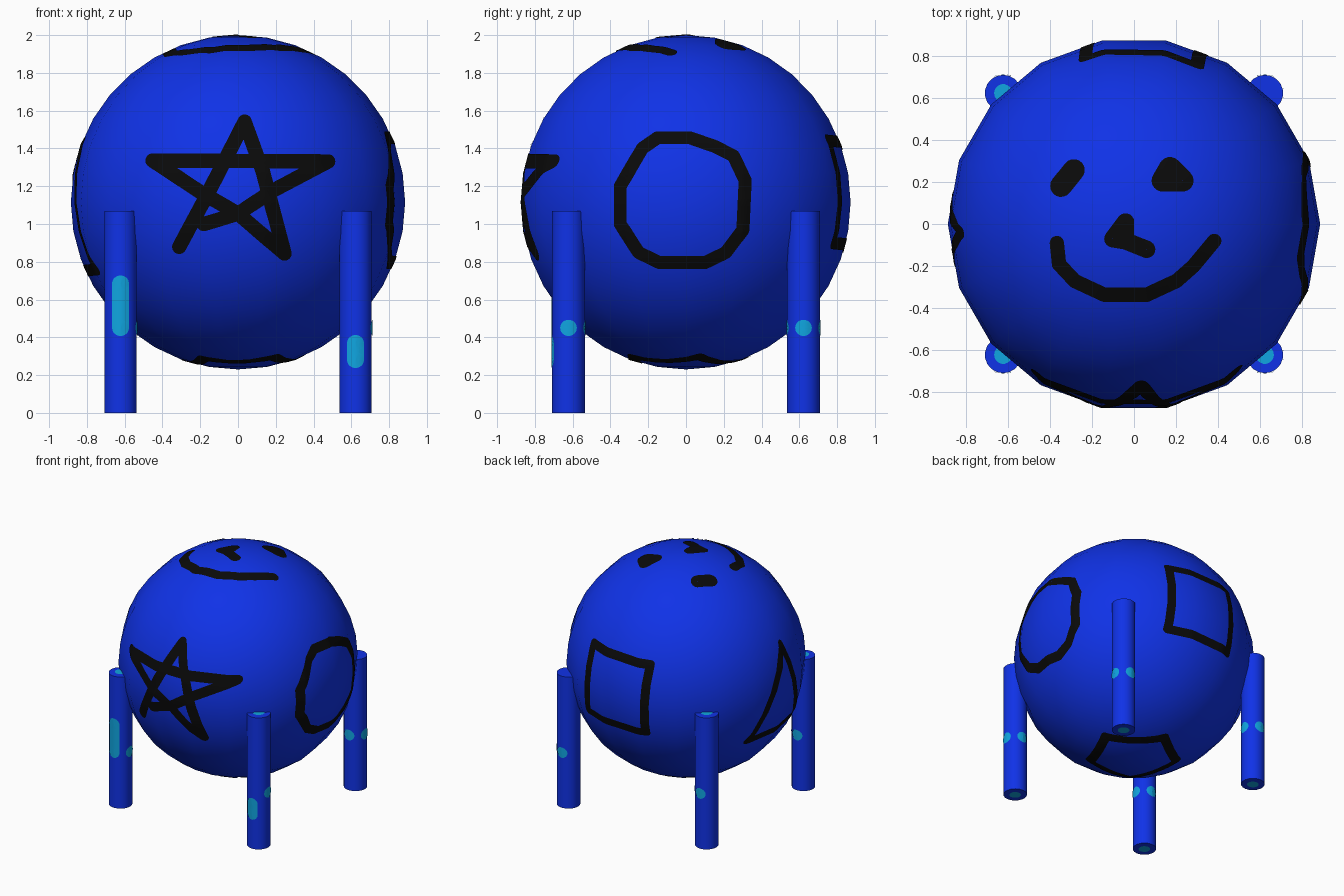
import bpy, bmesh, math
from mathutils import Vector, Matrix
from mathutils.bvhtree import BVHTree

if "Cube" in bpy.data.objects:
    bpy.data.objects.remove(bpy.data.objects["Cube"])

def material(name, rgb):
    m = bpy.data.materials.new(name)
    m.diffuse_color = (*rgb, 1)
    m.use_nodes = True
    m.node_tree.nodes["Principled BSDF"].inputs["Base Color"].default_value = m.diffuse_color
    return m

BLUE = material("blue", (0.005, 0.032, 0.80))
BLACK = material("black", (0.003, 0.003, 0.003))
CYAN = material("cyan", (0.005, 0.38, 0.75))
R, CZ = 0.885, 1.115
LEG, LEG_R, LEG_H = 0.622, 0.087, 1.07

def finish(bm, name, mat):
    me = bpy.data.meshes.new(name)
    for f in bm.faces:
        f.smooth = True
    bm.to_mesh(me)
    me.materials.append(mat)
    ob = bpy.data.objects.new(name, me)
    bpy.context.collection.objects.link(ob)
    tree = BVHTree.FromBMesh(bm)
    bm.free()
    return ob, tree

def paint(name, tree, centre, axis, strokes, r, mat):
    """Lay thin round-ended strokes on a surface, projected along axis.
    Stroke points are the two world coordinates left over by the axis."""
    axis, centre = Vector(axis), Vector(centre)
    k = max(range(3), key=lambda i: abs(axis[i]))
    ia, ib = [i for i in range(3) if i != k]
    bm = bmesh.new()

    def vert(p):
        o = centre + axis
        o[ia], o[ib] = p[0] + 1.3e-5, p[1] + 1.7e-5
        hit, n, _, _ = tree.ray_cast(o, -axis)
        if hit is None:
            hit, n, _, _ = tree.find_nearest(o)
        return bm.verts.new(hit + n * 0.004)

    def grid(fn, nu, nv):
        g = [[vert(fn(i / nu, j / nv)) for j in range(nv + 1)] for i in range(nu + 1)]
        for i in range(nu):
            for j in range(nv):
                f = bm.faces.new((g[i][j], g[i + 1][j], g[i + 1][j + 1], g[i][j + 1]))
                f.normal_update()
                if f.normal.dot(axis) < 0:
                    f.normal_flip()

    for s in strokes:
        pts = [Vector(p) for p in s]
        for p in pts:
            grid(lambda u, v: p + Vector((math.cos(u * math.tau), math.sin(u * math.tau)))
                 * r * (0.02 + 0.98 * v), 18, 3)
        for p, q in zip(pts, pts[1:]):
            d = q - p
            side = Vector((-d.y, d.x)).normalized() * r
            grid(lambda u, v: p + d * u + side * (2 * v - 1),
                 max(1, math.ceil(d.length / 0.025)), 4)
    return finish(bm, name, mat)[0]

# round body
bm = bmesh.new()
bmesh.ops.create_uvsphere(bm, u_segments=18, v_segments=18, radius=R)
if max(v.co.x for v in bm.verts) < R * 0.995:
    bmesh.ops.rotate(bm, verts=bm.verts, matrix=Matrix.Rotation(math.pi / 2, 3, 'Z'))
bmesh.ops.translate(bm, verts=bm.verts, vec=(0, 0, CZ))
body, body_tree = finish(bm, "body", BLUE)

def mark(name, axis, strokes, r):
    paint(name, body_tree, (0, 0, CZ), axis, strokes, r, BLACK)

def closed(pts):
    return [pts + pts[:1]]

# front star
top, left, right = (0.035, 1.54), (-0.45, 1.335), (0.475, 1.33)
low_l, low_r, mid = (-0.31, 0.88), (0.245, 0.845), (0.0, 1.055)
mark("front_star", (0, -1, 0),
     [[low_l, (-0.17, 1.14), top, (0.13, 1.28), low_r, mid, (-0.2, 1.17), left, right,
       (0.19, 1.18), mid, (-0.18, 1.0)]], 0.038)
# right circle
mark("right_circle", (1, 0, 0), closed(
    [(-0.346, 1.2), (-0.346, 1.0), (-0.25, 0.85), (-0.14, 0.797), (0.1, 0.797), (0.21, 0.85),
     (0.3, 0.97), (0.312, 1.23), (0.25, 1.36), (0.15, 1.41), (0.02, 1.455), (-0.15, 1.455),
     (-0.23, 1.4), (-0.3, 1.28)]), 0.034)
# back square
mark("back_square", (0, 1, 0), closed(
    [(0.30, 1.44), (-0.23, 1.42), (-0.21, 0.88), (0.33, 0.90)]), 0.032)
# left triangle
mark("left_triangle", (-1, 0, 0), closed([(-0.04, 1.43), (0.28, 0.75), (-0.29, 0.76)]), 0.03)
# underside pentagon
mark("bottom_pentagon", (0, 0, -1), closed(
    [(0.33, 0.07), (-0.01, 0.335), (-0.29, 0.14), (-0.18, -0.26), (0.19, -0.275)]), 0.033)
# face on top
mark("mouth", (0, 0, 1), [[(-0.365, -0.09), (-0.355, -0.19), (-0.28, -0.27), (-0.14, -0.335),
                           (0.06, -0.335), (0.2, -0.27), (0.28, -0.2), (0.38, -0.08)]], 0.034)
mark("nose", (0, 0, 1), [[(-0.04, 0.01), (-0.1, -0.07), (-0.04, -0.08), (0.06, -0.12)],
                         [(-0.04, 0.01), (-0.04, -0.08)]], 0.041)
mark("eyes", (0, 0, 1), [[(-0.345, 0.18), (-0.285, 0.255)],
                         [(0.135, 0.205), (0.23, 0.205), (0.17, 0.265), (0.135, 0.205)]], 0.052)

# four legs with cyan spots
for sy, row in ((-1, "front"), (1, "back")):
    for sx, col in ((-1, "left"), (1, "right")):
        x, y = sx * LEG, sy * LEG
        name = f"{row}_{col}_leg"
        bm = bmesh.new()
        bmesh.ops.create_cone(bm, cap_ends=True, segments=18, radius1=LEG_R, radius2=LEG_R,
                              depth=LEG_H, matrix=Matrix.Translation((x, y, LEG_H / 2)))
        leg, tree = finish(bm, name, BLUE)
        bpy.context.view_layer.objects.active = leg
        leg.select_set(True)
        bpy.ops.object.shade_smooth_by_angle(angle=math.radians(40))
        leg.select_set(False)
        front = {(-1, -1): (0.45, 0.685), (1, -1): (0.28, 0.37)}.get((sx, sy), (0.45, 0.451))
        c = (x, y, 0.5)
        spots = {"right": ((1, 0, 0), [[(y, 0.45)]]),
                 "rear": ((0, 1, 0), [[(x, 0.45)]]),
                 "front": ((0, -1, 0), [[(x, front[0]), (x, front[1])]]),
                 "bottom": ((0, 0, -1), [[(x, y)]])}
        if (sx, sy) != (1, 1):
            spots["top"] = ((0, 0, 1), [[(x, y)]])
        for side, (axis, strokes) in spots.items():
            ob = paint(f"{name}_{side}_spot", tree, c, axis, strokes, 0.043, CYAN)
            if side == "bottom":  # keep the feet on the ground
                for v in ob.data.vertices:
                    v.co.z = max(v.co.z, -0.002)
